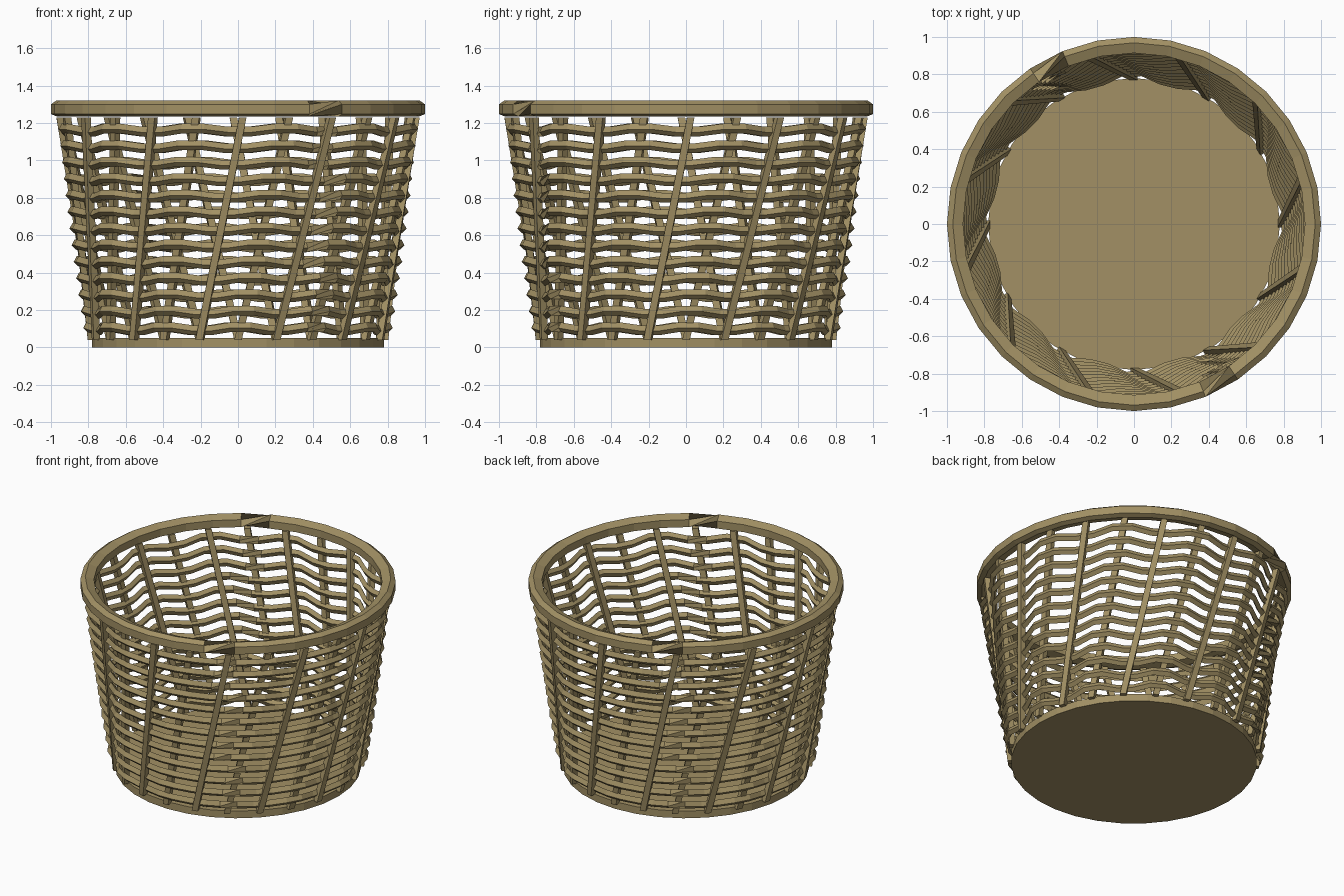
import bpy, bmesh, math
from mathutils import Vector

if "Cube" in bpy.data.objects:
    bpy.data.objects.remove(bpy.data.objects["Cube"])

wicker = bpy.data.materials.new("wicker tan")
wicker.diffuse_color = (0.36, 0.28, 0.128, 1)
wicker.use_nodes = True
wicker.node_tree.nodes["Principled BSDF"].inputs["Base Color"].default_value = wicker.diffuse_color

STAKES = 24
TWIST = math.radians(16.5)     # lean of the stakes around the basket
Z0, Z1 = 0.04, 1.23            # foot and head of the stakes
SEAM = math.radians(-58.5)     # joints, repeated half a turn away


def wall_radius(z):
    return 0.787 + 0.141 * (z - 0.05)


def finish(bm, name):
    bmesh.ops.recalc_face_normals(bm, faces=bm.faces)
    me = bpy.data.meshes.new(name)
    bm.to_mesh(me)
    bm.free()
    me.materials.append(wicker)
    ob = bpy.data.objects.new(name, me)
    bpy.context.collection.objects.link(ob)
    return ob


def add_ring(bm, centres, section, shift):
    """Closed hoop from (angle, radius, z) centres; twisted at both joints."""
    n, k = len(centres), len(section)
    loops = []
    for a, r, z in centres:
        loops.append([bm.verts.new(((r + dr) * math.cos(a), (r + dr) * math.sin(a), z + dz))
                      for dr, dz in section])
    step = 2 * math.pi / n
    first = round((SEAM - centres[0][0]) / step - 0.5) % n
    joints = {first, (first + n // 2) % n}
    for i in range(n):
        A, B = loops[i], loops[(i + 1) % n]
        s = shift if i in joints else 0
        for j in range(k):
            bm.faces.new((A[j], A[(j + 1) % k], B[(j + 1 + s) % k], B[(j + s) % k]))


# base disc
bm = bmesh.new()
bmesh.ops.create_cone(bm, cap_ends=True, segments=32, radius1=0.78, radius2=0.78, depth=0.05)
bmesh.ops.translate(bm, verts=bm.verts, vec=(0, 0, 0.025))
finish(bm, "base")

# rim hoop with ridged section
bm = bmesh.new()
hexagon = [(0.043, -0.03), (0.043, 0.022), (0.012, 0.043),
           (-0.043, 0.022), (-0.043, -0.03), (0.012, -0.043)]
add_ring(bm, [(math.tau * i / 32, 0.957, 1.278) for i in range(32)], hexagon, 2)
finish(bm, "rim")

# woven horizontal strands
bm = bmesh.new()
diamond = [(0.019, -0.004), (0.003, 0.026), (-0.019, 0.004), (-0.003, -0.026)]
for row in range(13):
    z = 0.10 + row * 0.0885
    lean = TWIST * (z - Z0) / (Z1 - Z0)
    pts = []
    for i in range(STAKES * 2):
        side = 1 if i % 4 < 2 else -1
        a = -math.pi / 2 + lean + (i - 0.5) * math.pi / STAKES
        pts.append((a, wall_radius(z) + 0.016 * side, z + 0.008 * side))
    add_ring(bm, pts, diamond, 1)
finish(bm, "weavers")

# leaning upright stakes, square in section
bm = bmesh.new()
for k in range(STAKES):
    a0 = -math.pi / 2 + k * math.tau / STAKES
    ends = []
    for z, a in ((Z0, a0), (Z1, a0 + TWIST)):
        out = Vector((math.cos(a), math.sin(a), 0))
        side = Vector((-math.sin(a), math.cos(a), 0))
        c = out * wall_radius(z) + Vector((0, 0, z))
        ends.append([bm.verts.new(c + out * u * 0.018 + side * v * 0.02)
                     for u, v in ((1, 1), (-1, 1), (-1, -1), (1, -1))])
    lo, hi = ends
    bm.faces.new(lo)
    bm.faces.new(hi)
    for j in range(4):
        bm.faces.new((lo[j], lo[(j + 1) % 4], hi[(j + 1) % 4], hi[j]))
finish(bm, "stakes")
